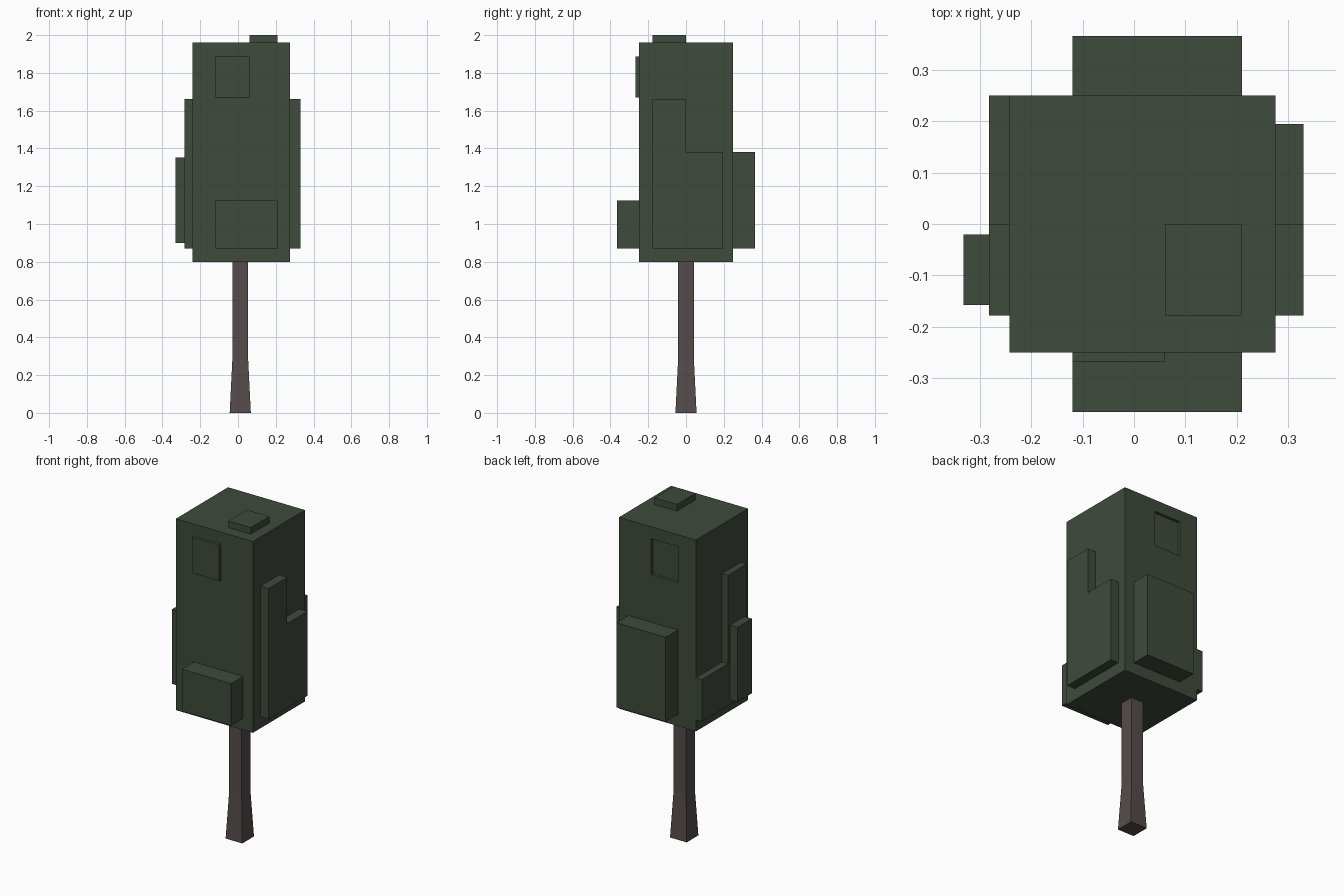
import bpy, bmesh

if "Cube" in bpy.data.objects:
    bpy.data.objects.remove(bpy.data.objects["Cube"])


def material(name, rgb):
    m = bpy.data.materials.new(name)
    m.diffuse_color = (*rgb, 1)
    m.use_nodes = True
    m.node_tree.nodes["Principled BSDF"].inputs["Base Color"].default_value = m.diffuse_color
    return m


leaf = material("foliage_green", (0.05, 0.07, 0.045))
bark = material("bark_brown", (0.09, 0.072, 0.068))


def finish(name, bm, mat):
    bmesh.ops.recalc_face_normals(bm, faces=bm.faces)
    me = bpy.data.meshes.new(name)
    bm.to_mesh(me)
    bm.free()
    me.materials.append(mat)
    ob = bpy.data.objects.new(name, me)
    bpy.context.collection.objects.link(ob)
    return ob


def prism(name, x0, x1, profile):
    """Extrude a (y, z) outline from x0 to x1."""
    bm = bmesh.new()
    face = bm.faces.new([bm.verts.new((x0, y, z)) for y, z in profile])
    ext = bmesh.ops.extrude_face_region(bm, geom=[face])["geom"]
    bmesh.ops.translate(bm, vec=(x1 - x0, 0, 0),
                        verts=[v for v in ext if isinstance(v, bmesh.types.BMVert)])
    return finish(name, bm, leaf)


def box(name, x, y, z):
    return prism(name, *x, [(y[0], z[0]), (y[1], z[0]), (y[1], z[1]), (y[0], z[1])])


def combine(target, tool, operation):
    mod = target.modifiers.new(tool.name, "BOOLEAN")
    mod.operation, mod.solver, mod.object = operation, "EXACT", tool
    bpy.context.view_layer.objects.active = target
    bpy.ops.object.modifier_apply(modifier=mod.name)
    bpy.data.objects.remove(tool)


# Main foliage block
canopy = box("canopy", (-0.242, 0.275), (-0.25, 0.25), (0.80, 1.96))

# Raised foliage clumps, each sunk a little into the block
clumps = [
    box("top_clump", (0.06, 0.21), (-0.178, 0.0), (1.90, 2.0)),
    box("front_upper_clump", (-0.12, 0.06), (-0.268, -0.20), (1.67, 1.888)),
    box("front_lower_clump", (-0.12, 0.21), (-0.366, -0.20), (0.87, 1.125)),
    box("back_clump", (-0.12, 0.21), (0.20, 0.366), (0.87, 1.382)),
    prism("right_clump", 0.22, 0.33,
          [(-0.178, 0.87), (0.195, 0.87), (0.195, 1.382),
           (0.0, 1.382), (0.0, 1.662), (-0.178, 1.662)]),
    prism("left_clump", -0.282, -0.20,
          [(-0.178, 0.87), (0.25, 0.87), (0.25, 1.125),
           (0.0, 1.125), (0.0, 1.662), (-0.178, 1.662)]),
    box("left_outer_clump", (-0.332, -0.26), (-0.158, -0.02), (0.90, 1.352)),
]
for c in clumps:
    combine(canopy, c, "UNION")

# Shallow recess high on the back
combine(canopy, box("back_recess", (-0.12, 0.06), (0.232, 0.30), (1.67, 1.888)), "DIFFERENCE")

# Square trunk, flared at the foot
bm = bmesh.new()
rings = []
for z, r in ((0, 0.056), (0.28, 0.042), (0.80, 0.042)):
    rings.append([bm.verts.new((0.012 + sx * r, sy * r, z))
                  for sx, sy in ((-1, -1), (1, -1), (1, 1), (-1, 1))])
for a, b in zip(rings, rings[1:]):
    for i in range(4):
        j = (i + 1) % 4
        bm.faces.new((a[i], a[j], b[j], b[i]))
bm.faces.new(rings[0][::-1])
bm.faces.new(rings[-1])
finish("trunk", bm, bark)
